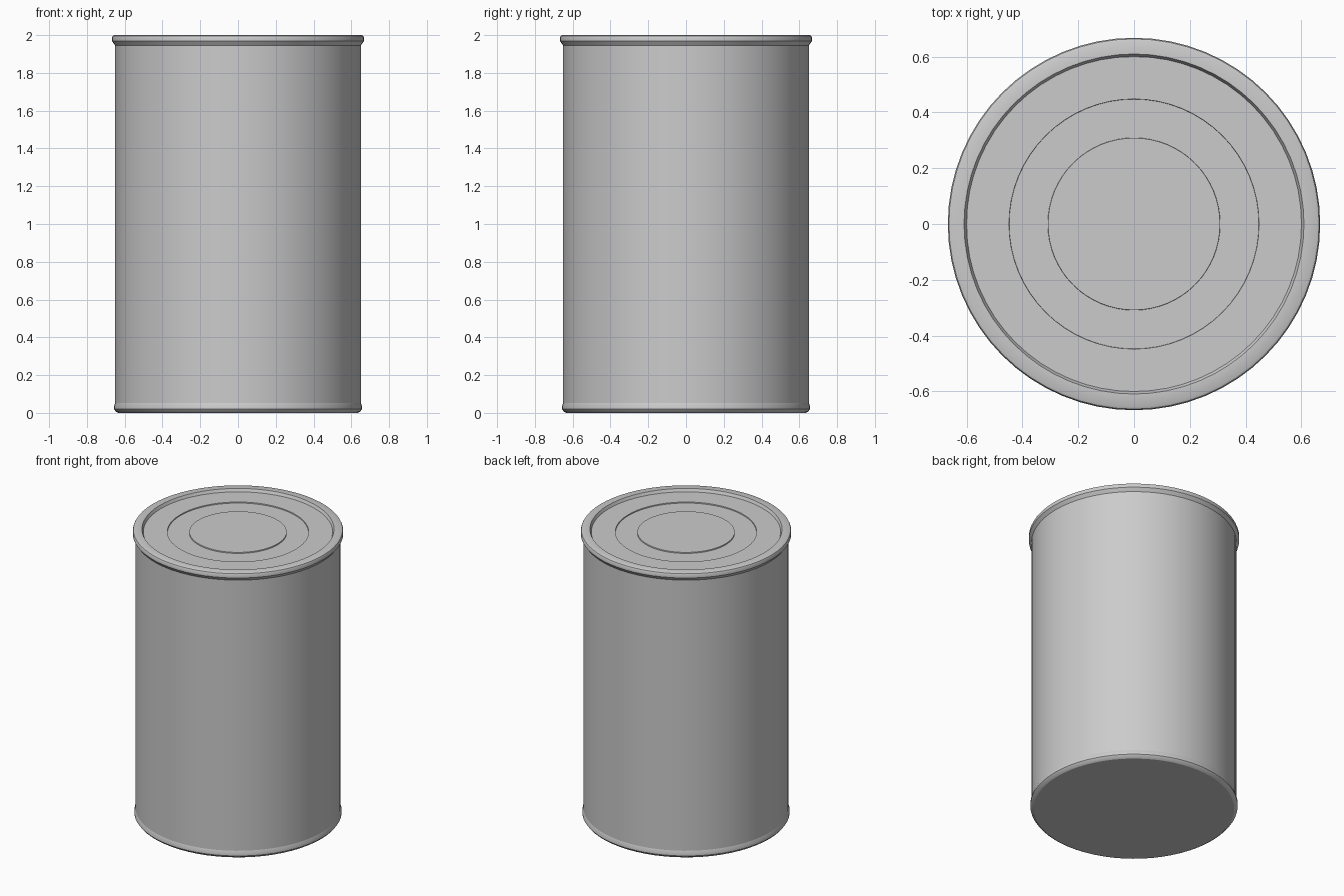
import bpy, math

if "Cube" in bpy.data.objects:
    bpy.data.objects.remove(bpy.data.objects["Cube"])

SEGMENTS = 64

metal = bpy.data.materials.new("tin_grey")
metal.diffuse_color = (0.6, 0.6, 0.6, 1)
metal.use_nodes = True
metal.node_tree.nodes["Principled BSDF"].inputs["Base Color"].default_value = metal.diffuse_color


def lathe(name, profile):
    """Spin (radius, z) points around z; a zero radius becomes a single pole."""
    verts, rings, faces = [], [], []
    for r, z in profile:
        n = 1 if r == 0 else SEGMENTS
        rings.append([len(verts) + i for i in range(n)])
        for i in range(n):
            a = 2 * math.pi * i / SEGMENTS
            verts.append((r * math.cos(a), r * math.sin(a), z))
    for low, high in zip(rings, rings[1:]):
        for i in range(SEGMENTS):
            j = (i + 1) % SEGMENTS
            if len(low) == 1:
                faces.append((low[0], high[j], high[i]))
            elif len(high) == 1:
                faces.append((low[i], low[j], high[0]))
            else:
                faces.append((low[i], low[j], high[j], high[i]))
    mesh = bpy.data.meshes.new(name)
    mesh.from_pydata(verts, [], faces)
    mesh.materials.append(metal)
    obj = bpy.data.objects.new(name, mesh)
    bpy.context.collection.objects.link(obj)
    bpy.context.view_layer.objects.active = obj
    obj.select_set(True)
    bpy.ops.object.shade_smooth_by_angle(angle=math.radians(30))
    obj.select_set(False)
    return obj


# Flat base with its rolled lower seam
lathe("base", [(0, 0), (0.635, 0), (0.648, 0.008), (0.657, 0.02),
               (0.657, 0.033), (0.65, 0.053)])

# Straight wall
lathe("wall", [(0.65, 0.053), (0.65, 1.945)])

# Rolled upper rim, turning over into the recess
lathe("rim", [(0.65, 1.945), (0.667, 1.968), (0.667, 1.988), (0.663, 1.996),
              (0.655, 2.0), (0.609, 2.0), (0.6, 1.98)])

# Lid with a shallow pressed ring
lathe("lid", [(0.6, 1.98), (0.448, 1.98), (0.447, 1.973), (0.309, 1.973),
              (0.308, 1.98), (0, 1.98)])
